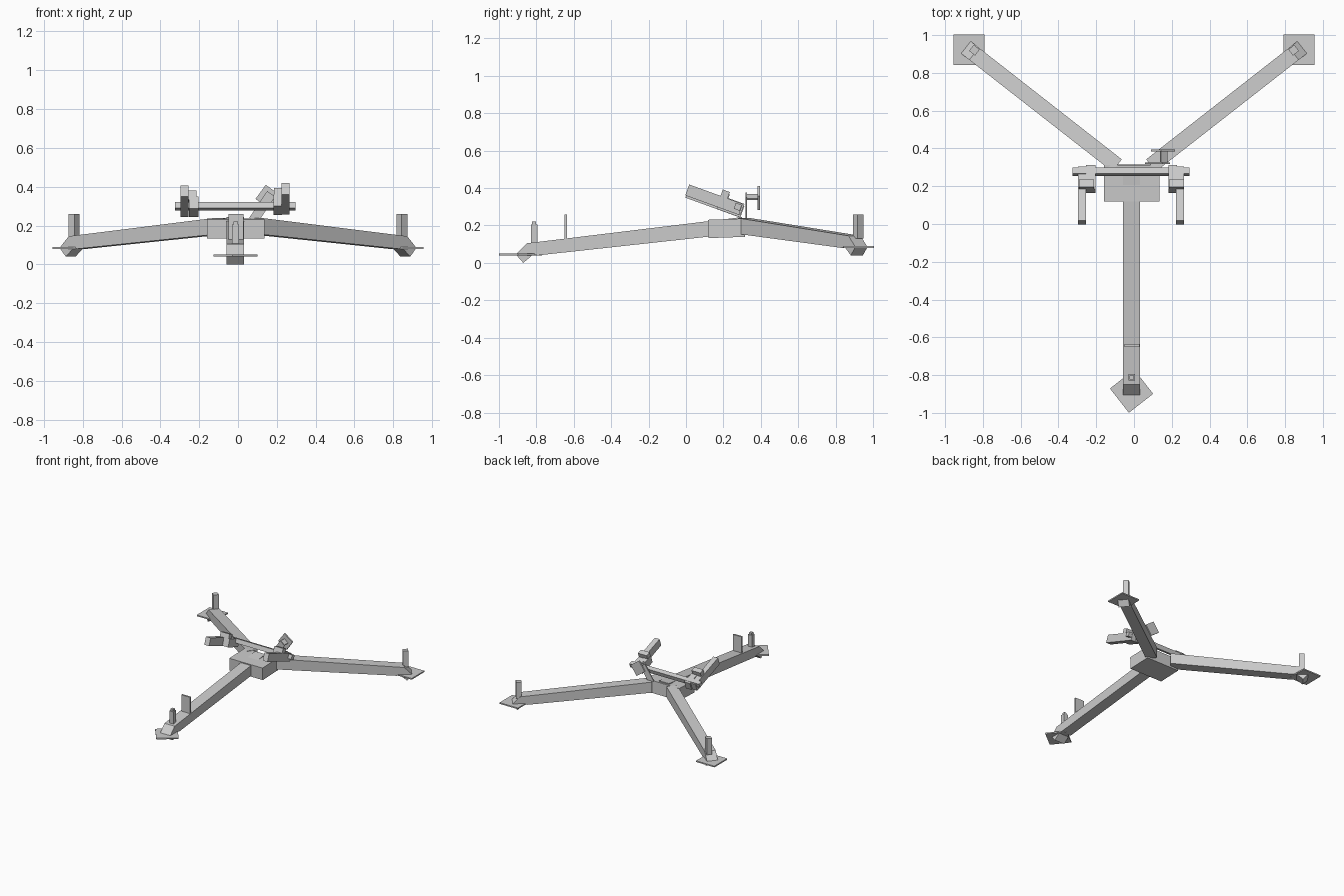
import bpy, bmesh
from math import radians, sin, cos
from mathutils import Vector

if "Cube" in bpy.data.objects:
    bpy.data.objects.remove(bpy.data.objects["Cube"])


def box(name, loc, size, rot=(0, 0, 0)):
    bm = bmesh.new()
    bmesh.ops.create_cube(bm, size=1)
    for v in bm.verts:
        v.co = Vector(a * b for a, b in zip(v.co, size))
    me = bpy.data.meshes.new(name)
    bm.to_mesh(me)
    bm.free()
    ob = bpy.data.objects.new(name, me)
    bpy.context.collection.objects.link(ob)
    ob.location = loc
    ob.rotation_euler = [radians(a) for a in rot]
    return ob


def slab(name, profile, width, origin, angle):
    """Extrude a (distance, height) profile sideways, pointing along angle."""
    bm = bmesh.new()
    f = bm.faces.new([bm.verts.new((d, -width / 2, z)) for d, z in profile])
    ext = bmesh.ops.extrude_face_region(bm, geom=[f])['geom']
    for v in ext:
        if isinstance(v, bmesh.types.BMVert):
            v.co.y += width
    bmesh.ops.recalc_face_normals(bm, faces=bm.faces)
    me = bpy.data.meshes.new(name)
    bm.to_mesh(me)
    bm.free()
    ob = bpy.data.objects.new(name, me)
    bpy.context.collection.objects.link(ob)
    ob.location = (*origin, 0)
    ob.rotation_euler.z = radians(angle)


def leg(name, origin, angle, c, lift, z_top, width, plate_rot):
    # sloping beam
    slab(name + "_leg", [(0, z_top), (c - .035, lift + .105),
                         (c - .005, lift + .075), (c - .09, lift + .04),
                         (0, z_top - .085)], width, origin, angle)
    # tilted spade at the end
    slab(name + "_spade", [(c - .035, lift + .105), (c + .025, lift + .045),
                           (c - .015, lift), (c - .08, lift + .055)],
         width, origin, angle)
    # square ground plate
    a = radians(angle)
    box(name + "_foot_plate",
        (origin[0] + c * cos(a), origin[1] + c * sin(a), lift + .045),
        (.163, .163, .01), (0, 0, plate_rot))


# Hub and legs
box("hub", (-.012, .217, .185), (.295, .195, .098), (2, 0, 0))
leg("front", (-.013, .3), -90, 1.185, 0, .245, .09, 38)
for s, side in ((1, "right"), (-1, "left")):
    leg("rear_" + side, (s * .09, .31), 90 - s * 52, .995, .04, .24, .082, 0)
    box("rear_post_" + side, (s * .845, .92, .195), (.04, .04, .13), (0, 0, s * 38))

# Uprights on the front leg
box("front_post", (-.012, -.812, .15), (.036, .034, .11))
box("front_post_cap", (-.012, -.812, .212), (.022, .022, .018))
box("front_sight_plate", (-.01, -.643, .185), (.078, .015, .15))

# Cross bar
box("cross_bar", (-.015, .277, .3), (.62, .034, .034), (-20, 0, 0))

# Tilted arms with clamps
for side, xa, xb, w, dz in (("right", .244, .205, .045, 0),
                            ("left", -.276, -.228, .05, -.012)):
    t = (-20, 0, 0)
    box("arm_" + side, (xa, .15, .338 + dz), (.042, .305, .062), t)
    box("clamp_" + side, (xb, .238, .308 + dz), (w, .135, .064), t)
    box("clamp_lug_" + side, ((xa + xb) / 2, .207, .362 + dz), (.078, .04, .05), t)

# Leaning bracket behind the hub
box("bracket_stem", (.125, .322, .295), (.05, .008, .165), (0, 34, 0))
box("bracket_shelf", (.158, .356, .352), (.042, .07, .01), (0, 34, 0))
box("bracket_plate", (.153, .389, .347), (.09, .012, .09), (0, 36, 0))
